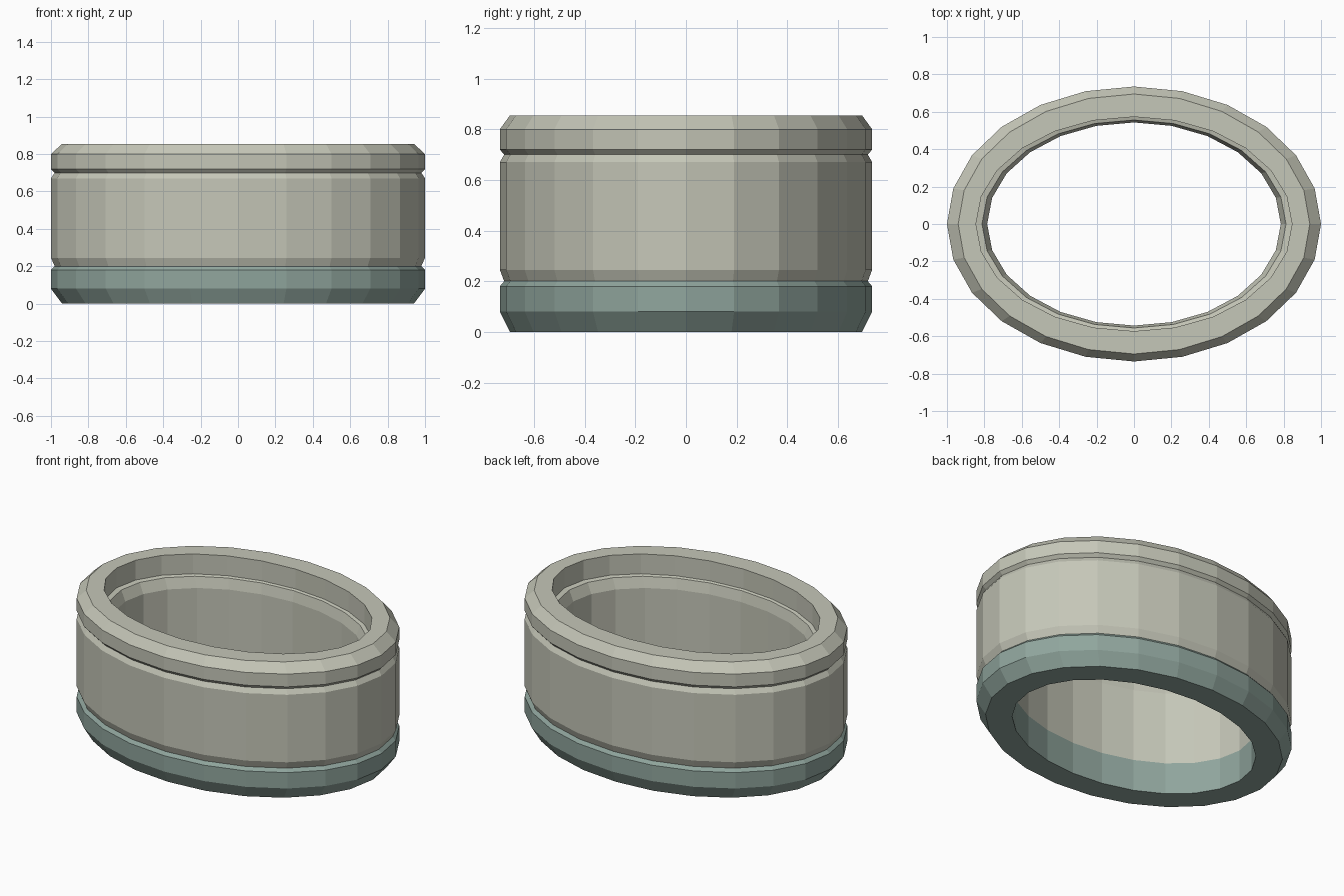
import bpy, bmesh, math

if "Cube" in bpy.data.objects:
    bpy.data.objects.remove(bpy.data.objects["Cube"])

SEGMENTS = 24


def material(name, colour):
    m = bpy.data.materials.new(name)
    m.diffuse_color = (*colour, 1)
    m.use_nodes = True
    m.node_tree.nodes["Principled BSDF"].inputs["Base Color"].default_value = m.diffuse_color
    return m


grey = material("warm grey", (0.56, 0.57, 0.48))
teal = material("dull teal", (0.28, 0.38, 0.34))


def oval_band(name, profile, mat, closed):
    """Sweep a profile of (x radius, y radius, height) around an oval."""
    bm = bmesh.new()
    rings = []
    for rx, ry, z in profile:
        ring = []
        for i in range(SEGMENTS):
            a = 2 * math.pi * i / SEGMENTS
            ring.append(bm.verts.new((rx * math.cos(a), ry * math.sin(a), z)))
        rings.append(ring)
    pairs = list(zip(rings, rings[1:]))
    if closed:
        pairs.append((rings[-1], rings[0]))
    for low, high in pairs:
        for i in range(SEGMENTS):
            j = (i + 1) % SEGMENTS
            bm.faces.new((low[i], low[j], high[j], high[i]))
    mesh = bpy.data.meshes.new(name)
    bm.to_mesh(mesh)
    bm.free()
    mesh.materials.append(mat)
    ob = bpy.data.objects.new(name, mesh)
    bpy.context.collection.objects.link(ob)
    return ob


# Profiles run from the inner wall under the part, up the outside, back inside
OUT = (1.0, 0.735)
GROOVE = (0.98, 0.718)
BEVEL = (0.94, 0.695)
WALL = (0.785, 0.543)
LEDGE = (0.813, 0.556)
LIP = (0.845, 0.573)

# Base with bevelled foot, open where it meets the body
oval_band("base_band", [
    (*WALL, 0.20), (*WALL, 0.0), (*BEVEL, 0.0), (*OUT, 0.08),
    (*OUT, 0.18), (*GROOVE, 0.20)], teal, False)

# Body with upper groove, bevelled rim and stepped mouth
oval_band("body_band", [
    (*GROOVE, 0.20), (*OUT, 0.245), (*OUT, 0.67), (*GROOVE, 0.70),
    (*OUT, 0.72), (*OUT, 0.80), (*BEVEL, 0.855), (*LIP, 0.855),
    (*LIP, 0.73), (*LEDGE, 0.725), (*WALL, 0.66), (*WALL, 0.20)], grey, False)
